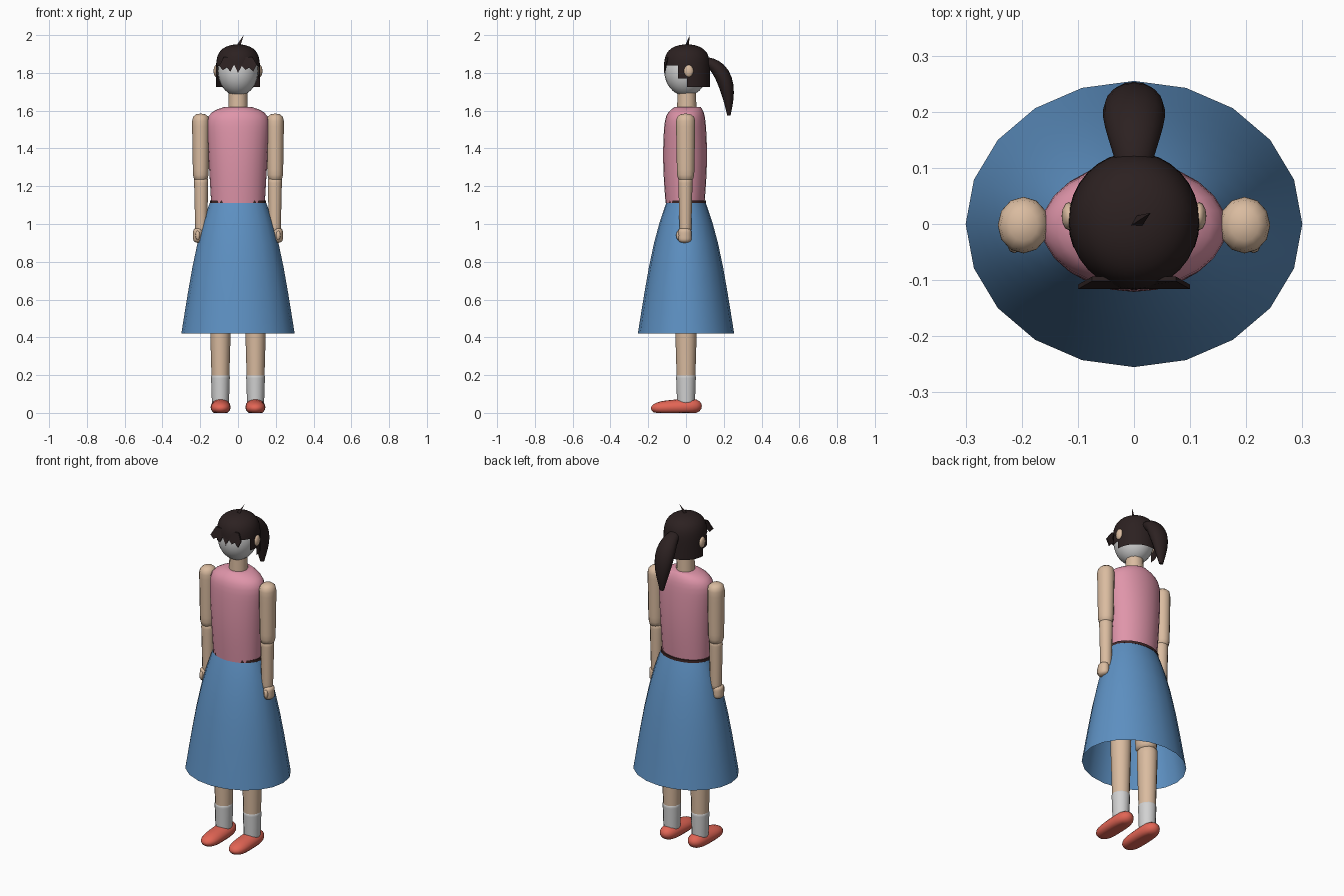
import bpy, bmesh
from math import sin, cos, pi, radians
from mathutils import Vector, Matrix

if "Cube" in bpy.data.objects:
    bpy.data.objects.remove(bpy.data.objects["Cube"])


def material(name, red, green, blue):
    colour = (red, green, blue, 1)
    mat = bpy.data.materials.new(name)
    mat.use_nodes = True
    mat.diffuse_color = colour
    mat.node_tree.nodes["Principled BSDF"].inputs["Base Color"].default_value = colour
    return mat


skin = material("skin", 0.7, 0.5, 0.35)
pink = material("pink_cloth", 0.74, 0.3, 0.4)
blue = material("blue_cloth", 0.11, 0.28, 0.54)
dark = material("dark_hair", 0.025, 0.015, 0.015)
red = material("red_shoe", 0.76, 0.13, 0.09)
pale = material("pale_grey", 0.64, 0.64, 0.64)
brown = material("belt_brown", 0.05, 0.02, 0.02)


def finish(name, bm, mat, angle=50):
    """Turn a bmesh into a named, coloured object, keeping only sharp edges hard."""
    bmesh.ops.recalc_face_normals(bm, faces=bm.faces)
    mesh = bpy.data.meshes.new(name)
    bm.to_mesh(mesh)
    bm.free()
    mesh.materials.append(mat)
    obj = bpy.data.objects.new(name, mesh)
    bpy.context.collection.objects.link(obj)
    bpy.ops.object.select_all(action="DESELECT")
    obj.select_set(True)
    bpy.context.view_layer.objects.active = obj
    bpy.ops.object.shade_smooth_by_angle(angle=radians(angle))


def loft(section, sides=16, steps=14, caps=True):
    """Skin ellipses; section(t) gives centre, two radii and tilt about x, for t from 0 to 1."""
    bm = bmesh.new()
    rings = []
    for step in range(steps + 1):
        centre, width, depth, tilt = section((1 - cos(pi * step / steps)) / 2)
        turn = Matrix.Rotation(radians(tilt), 3, "X")
        angles = [2 * pi * side / sides for side in range(sides)]
        rings.append([bm.verts.new(Vector(centre) + turn @ Vector((width * cos(a), depth * sin(a), 0)))
                      for a in angles])
    for lower, upper in zip(rings, rings[1:]):
        for side in range(sides):
            after = (side + 1) % sides
            bm.faces.new((lower[side], lower[after], upper[after], upper[side]))
    bmesh.ops.remove_doubles(bm, verts=bm.verts, dist=0.0001)
    if caps:
        bmesh.ops.holes_fill(bm, edges=bm.edges)
    return bm


def rounding(t, power):
    """One along the middle, falling to zero at both ends; a higher power is squarer."""
    return (1 - abs(2 * t - 1) ** power) ** 0.5


def limb(name, mat, x, y, bottom, top, lower_radius, upper_radius, depth=1.1, power=30):
    def section(t):
        radius = (lower_radius + (upper_radius - lower_radius) * t) * rounding(t, power)
        return (x, y, bottom + (top - bottom) * t), radius, radius * depth, 0

    finish(name, loft(section, sides=12), mat)


def ball(name, mat, centre, radii, sides=12):
    bm = bmesh.new()
    place = Matrix.Translation(centre) @ Matrix.Diagonal((*radii, 1))
    bmesh.ops.create_uvsphere(bm, u_segments=sides, v_segments=sides, radius=1, matrix=place)
    finish(name, bm, mat)


# Skirt, open underneath
def skirt_section(t):
    width = 0.3 - 0.11 * t - 0.04 * t ** 4
    return (0, 0, 0.42 + 0.69 * t), width, width - 0.045, 0


finish("skirt", loft(skirt_section, sides=20, steps=8, caps=False), blue)


# Belt
def belt_section(t):
    return (0, 0, 1.11 + 0.015 * t), 0.149, 0.107, 0


finish("belt", loft(belt_section, sides=20, steps=1), brown)


# Sleeveless top, widening to the shoulders and closing at the neck
def blouse_section(t):
    shoulder = t ** 20
    width = (0.142 + 0.03 * t) * (1 - 0.6 * shoulder)
    depth = (0.103 + 0.013 * sin(pi * t)) * (1 - 0.35 * shoulder)
    return (0, -0.005 + 0.015 * shoulder, 1.11 + 0.51 * t), width, depth, 0


finish("blouse", loft(blouse_section, sides=24, steps=20), pink)

# Neck and head
limb("neck", skin, x=0, y=0.004, bottom=1.58, top=1.73, lower_radius=0.052, upper_radius=0.048, depth=1)
ball("head", pale, centre=(0, 0, 1.81), radii=(0.107, 0.115, 0.132), sides=24)


# Hair cap, cut away in steps around the face
def hair_section(t):
    radius = 0.117 * (1 - t ** 6) ** 0.5
    return (0, 0.005, 1.725 + 0.226 * t), radius, radius * 1.05, 0


def shows_face(face):
    middle = face.calc_center_median()
    forehead = middle.y < -0.045 and middle.z < 1.84
    temple = middle.y < 0 and middle.z < 1.775
    return forehead or temple


bm = loft(hair_section, sides=32, steps=24, caps=False)
bmesh.ops.delete(bm, geom=[face for face in bm.faces if shows_face(face)], context="FACES")
finish("hair_cap", bm, dark)

# Jagged fringe, a thin plate with alternating teeth
bm = bmesh.new()
teeth = 10
points = [(0.1 - 0.2 * i / teeth, -0.116, 1.845 - 0.03 * (i % 2) - 0.008 * (i % 3))
          for i in range(teeth + 1)]
points += [(-0.075, -0.102, 1.885), (0.075, -0.102, 1.885)]
plate = bm.faces.new([bm.verts.new(point) for point in points])
copy = bmesh.ops.extrude_face_region(bm, geom=[plate])["geom"]
back = [item for item in copy if isinstance(item, bmesh.types.BMVert)]
bmesh.ops.translate(bm, vec=(0, 0.008, 0), verts=back)
finish("fringe", bm, dark, angle=20)


# Ponytail, swept back and then down
def ponytail_section(t):
    centre = (0, 0.1 + 0.127 * (1 - (1 - t) ** 2.5), 1.86 - 0.285 * t ** 1.5)
    width = 0.03 * (1 - t) + 0.034 * sin(pi * t) + 0.012 * t
    return centre, width, width * 0.75, -90 - 90 * t ** 0.5


finish("ponytail", loft(ponytail_section), dark)

# Stray tuft on the crown
bm = bmesh.new()
bmesh.ops.create_cone(bm, segments=3, radius1=0.014, radius2=0, depth=0.06, cap_ends=True,
                      matrix=Matrix.Translation((0, 0, 1.97)))
for vert in bm.verts:
    if vert.co.z > 1.98:
        vert.co += Vector((0.03, 0.02, 0))
finish("hair_tuft", bm, dark, angle=10)

# Paired ears, arms, legs and shoes
for side, sign in (("left", 1), ("right", -1)):
    ball(side + "_ear", skin, centre=(sign * 0.116, 0.014, 1.81), radii=(0.013, 0.025, 0.032))

    # Arm and hand
    limb(side + "_upper_arm", skin, x=sign * 0.197, y=-0.002, bottom=1.22, top=1.585,
         lower_radius=0.041, upper_radius=0.047, power=14)
    limb(side + "_forearm", skin, x=sign * 0.195, y=-0.003, bottom=0.95, top=1.25,
         lower_radius=0.031, upper_radius=0.038, depth=1)
    limb(side + "_hand", skin, x=sign * 0.21, y=-0.007, bottom=0.9, top=0.98,
         lower_radius=0.028, upper_radius=0.028, depth=1.3, power=5)
    ball(side + "_thumb", skin, centre=(sign * 0.213, -0.04, 0.94), radii=(0.012, 0.012, 0.025), sides=8)

    # Leg and sock
    limb(side + "_thigh", skin, x=sign * 0.085, y=0, bottom=0.53, top=1.05,
         lower_radius=0.057, upper_radius=0.068)
    limb(side + "_lower_leg", skin, x=sign * 0.093, y=0, bottom=0.05, top=0.56,
         lower_radius=0.043, upper_radius=0.058, depth=1.05)
    limb(side + "_sock", pale, x=sign * 0.093, y=0, bottom=0.05, top=0.2,
         lower_radius=0.045, upper_radius=0.05, depth=1.05, power=90)

    # Shoe with a low toe, pressed flat on the floor
    def shoe_section(t):
        edge = rounding(t, 4)
        centre = (sign * 0.092, -0.186 + 0.27 * t, 0.024 + 0.012 * t)
        return centre, 0.053 * edge, (0.035 + 0.012 * t) * edge, 90

    bm = loft(shoe_section)
    for vert in bm.verts:
        vert.co.z = max(vert.co.z, 0)
    finish(side + "_shoe", bm, red)
